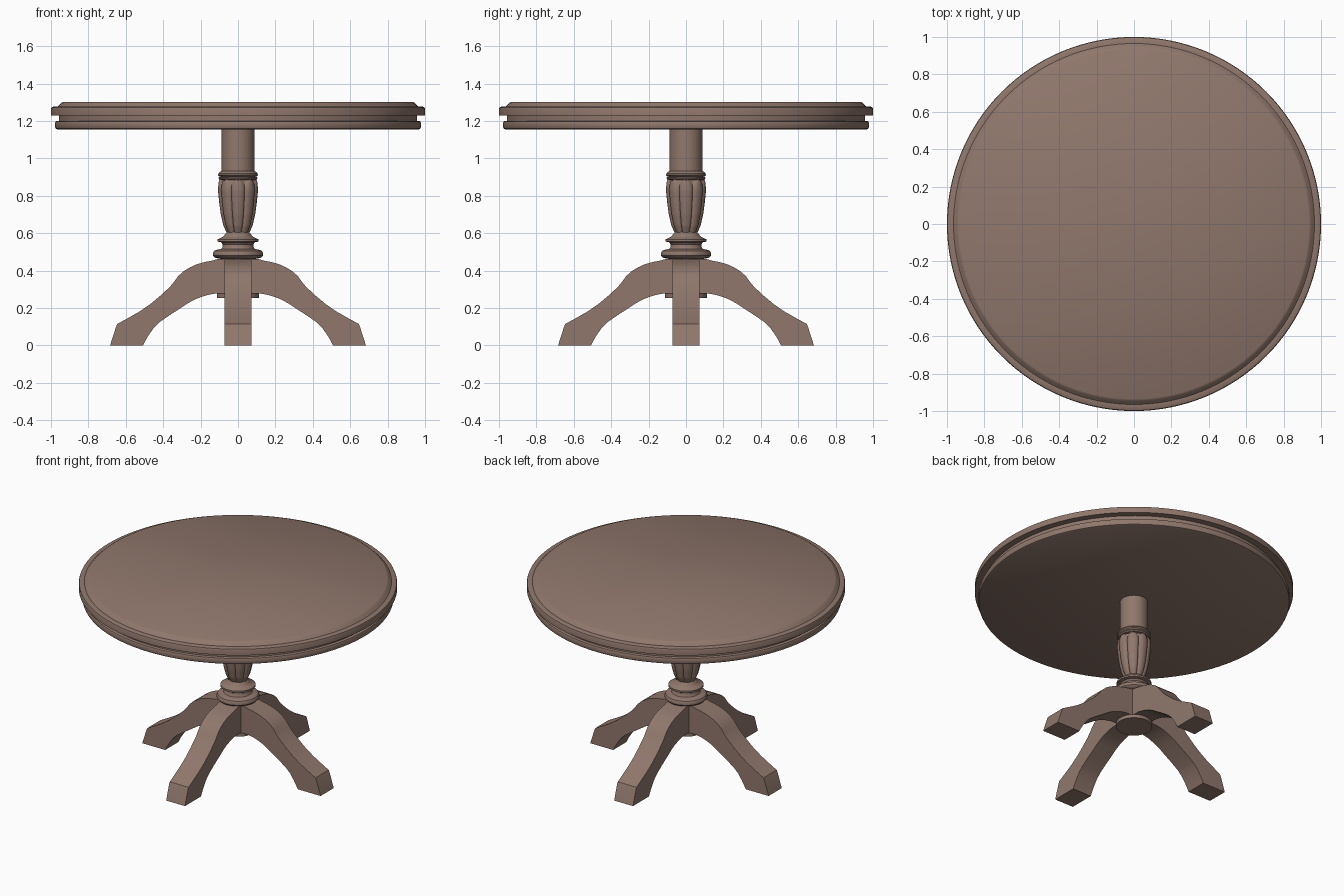
import bpy, bmesh, math

if "Cube" in bpy.data.objects:
    bpy.data.objects.remove(bpy.data.objects["Cube"])

wood = bpy.data.materials.new("brown_wood")
wood.diffuse_color = (0.28, 0.187, 0.152, 1)
wood.use_nodes = True
wood.node_tree.nodes["Principled BSDF"].inputs["Base Color"].default_value = wood.diffuse_color


def finish(bm, name, angle=35):
    bmesh.ops.recalc_face_normals(bm, faces=bm.faces)
    me = bpy.data.meshes.new(name)
    bm.to_mesh(me)
    bm.free()
    me.materials.append(wood)
    ob = bpy.data.objects.new(name, me)
    bpy.context.collection.objects.link(ob)
    bpy.ops.object.select_all(action='DESELECT')
    ob.select_set(True)
    bpy.context.view_layer.objects.active = ob
    bpy.ops.object.shade_smooth_by_angle(angle=math.radians(angle))
    return ob


def lathe(name, heights, radius, segs=96, angle=35):
    """Closed turned solid; radius(row, theta) gives the surface."""
    bm = bmesh.new()
    rings = []
    for i, z in enumerate(heights):
        ring = []
        for k in range(segs):
            t = 2 * math.pi * k / segs
            r = radius(i, t)
            ring.append(bm.verts.new((r * math.cos(t), r * math.sin(t), z)))
        rings.append(ring)
    for a, b in zip(rings, rings[1:]):
        for k in range(segs):
            j = (k + 1) % segs
            bm.faces.new((a[k], a[j], b[j], b[k]))
    bm.faces.new(rings[0])
    bm.faces.new(rings[-1])
    return finish(bm, name, angle)


def turned(name, profile, segs=64):
    return lathe(name, [p[1] for p in profile], lambda i, t: profile[i][0], segs)


# Round top with stepped, grooved edge
turned("table_top", [
    (0.935, 1.302), (0.945, 1.296), (0.955, 1.285), (0.965, 1.276), (0.99, 1.276),
    (0.997, 1.272), (1.0, 1.264), (1.0, 1.23), (0.957, 1.23), (0.957, 1.2),
    (0.968, 1.2), (0.975, 1.197), (0.978, 1.19), (0.978, 1.168),
    (0.974, 1.159), (0.966, 1.155)], 128)

# Plain upper shaft with its ring moulding
turned("column_shaft", [
    (0.088, 1.16), (0.088, 0.932), (0.098, 0.928), (0.105, 0.92), (0.106, 0.91),
    (0.1, 0.904), (0.093, 0.902), (0.102, 0.9), (0.104, 0.894), (0.1, 0.887), (0.085, 0.884)])

# Fluted vase: eight raised lobes with arched tops
Z0, Z1, ARCH = 0.595, 0.892, 0.835
rows = [Z0 + (Z1 - Z0) * (i / 32) for i in range(33)]
shape = [(0.595, 0.058), (0.64, 0.078), (0.7, 0.092), (0.76, 0.1), (0.83, 0.107), (0.87, 0.104), (0.9, 0.094)]


def vase_radius(i, t):
    z = rows[i]
    for (za, ra), (zb, rb) in zip(shape, shape[1:]):
        if z <= zb:
            r = ra + (rb - ra) * (z - za) / (zb - za)
            break
    u = ((t / (math.pi / 4) + 0.5) % 1.0) * 2 - 1
    w = 1.0
    if z > ARCH:
        w = math.sqrt(max(0.0004, 1 - ((z - ARCH) / (Z1 - ARCH)) ** 2))
    return r - 0.014 * (1 - math.sqrt(max(0, 1 - (u / w) ** 2)))


lathe("fluted_vase", rows, vase_radius, 128, 40)

# Turned collar between vase and legs
turned("collar", [
    (0.06, 0.605), (0.068, 0.597), (0.073, 0.588), (0.08, 0.58), (0.11, 0.567), (0.11, 0.555),
    (0.09, 0.551), (0.082, 0.54), (0.082, 0.528), (0.09, 0.516), (0.114, 0.511), (0.128, 0.505),
    (0.135, 0.492), (0.134, 0.48), (0.125, 0.47), (0.105, 0.465)])

# Hub the legs join, with bottom disc
turned("leg_hub", [(0.1, 0.47), (0.09, 0.455), (0.09, 0.277), (0.113, 0.277), (0.113, 0.253)])

# Four curved legs with square section
side = [(0.03, 0.465), (0.107, 0.462), (0.14, 0.453), (0.176, 0.446), (0.22, 0.434), (0.257, 0.417),
        (0.29, 0.397), (0.32, 0.37), (0.34, 0.342), (0.365, 0.312), (0.417, 0.264), (0.47, 0.22),
        (0.53, 0.179), (0.59, 0.145), (0.645, 0.115), (0.652, 0.1), (0.684, 0),
        (0.508, 0), (0.495, 0.026), (0.478, 0.054), (0.45, 0.094), (0.417, 0.126), (0.36, 0.165),
        (0.31, 0.197), (0.27, 0.224), (0.23, 0.246), (0.176, 0.266), (0.13, 0.276), (0.03, 0.278)]
HALF = 0.072
for n, name in enumerate(("right_leg", "back_leg", "left_leg", "front_leg")):
    bm = bmesh.new()
    a = [bm.verts.new((x, -HALF, z)) for x, z in side]
    b = [bm.verts.new((x, HALF, z)) for x, z in side]
    bm.faces.new(a)
    bm.faces.new(b)
    for k in range(len(side)):
        j = (k + 1) % len(side)
        bm.faces.new((a[k], a[j], b[j], b[k]))
    finish(bm, name, 30).rotation_euler.z = n * math.pi / 2
